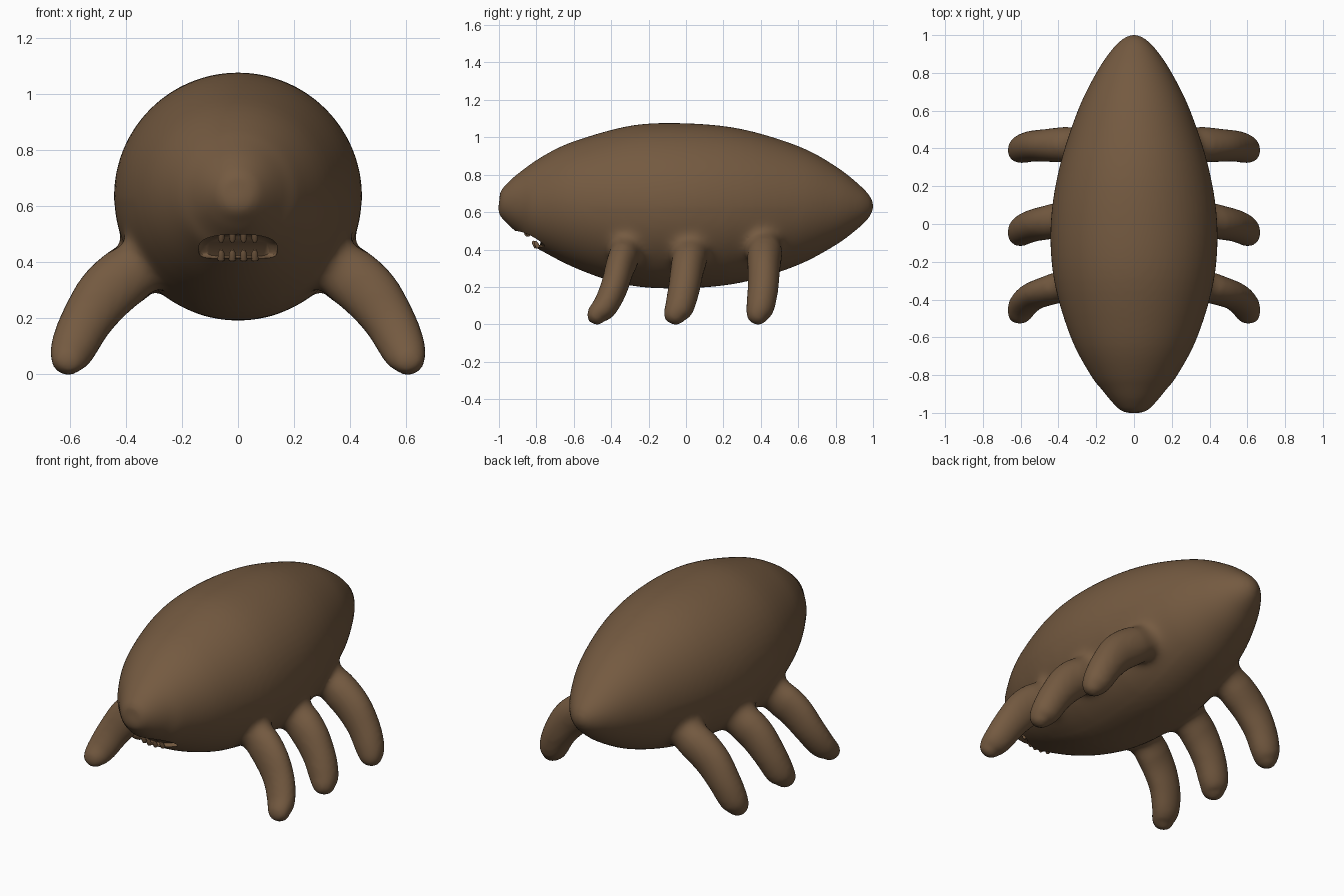
import bpy, bmesh, math
from mathutils import Vector

if "Cube" in bpy.data.objects:
    bpy.data.objects.remove(bpy.data.objects["Cube"])

brown = bpy.data.materials.new("warm brown")
brown.diffuse_color = (0.175, 0.102, 0.052, 1)
brown.use_nodes = True
brown.node_tree.nodes["Principled BSDF"].inputs["Base Color"].default_value = brown.diffuse_color


def loft(bm, rings, ref, n=32):
    """Closed tube through rings of (centre, radius along ref, radius across)."""
    loops = []
    for i, (c, ra, rb) in enumerate(rings):
        t = (Vector(rings[min(i + 1, len(rings) - 1)][0])
             - Vector(rings[max(i - 1, 0)][0])).normalized()
        a = (ref - t * ref.dot(t)).normalized()
        b = t.cross(a)
        loops.append([bm.verts.new(Vector(c) + a * ra * math.cos(k * math.tau / n)
                                   + b * rb * math.sin(k * math.tau / n))
                      for k in range(n)])
    skin(bm, loops)


def skin(bm, loops):
    """Bridge vertex loops and cap both ends."""
    n = len(loops[0])
    for p, q in zip(loops, loops[1:]):
        for k in range(n):
            bm.faces.new((p[k], p[(k + 1) % n], q[(k + 1) % n], q[k]))
    bm.faces.new(loops[0][::-1])
    bm.faces.new(loops[-1])


def spline(pts, steps=6):
    """Catmull-Rom interpolation of equal-length tuples."""
    out = []
    for i in range(len(pts) - 1):
        p = [pts[max(0, min(len(pts) - 1, i + j))] for j in (-1, 0, 1, 2)]
        for s in range(steps):
            t = s / steps
            out.append(tuple(0.5 * (2 * b + (c - a) * t + (2 * a - 5 * b + 4 * c - d) * t * t
                                    + (3 * b - a - 3 * c + d) * t ** 3)
                             for a, b, c, d in zip(*p)))
    return out + [pts[-1]]


def make_object(name, bm):
    bmesh.ops.recalc_face_normals(bm, faces=bm.faces)
    me = bpy.data.meshes.new(name)
    bm.to_mesh(me)
    bm.free()
    me.materials.append(brown)
    ob = bpy.data.objects.new(name, me)
    bpy.context.collection.objects.link(ob)
    return ob


def apply_all(ob):
    bpy.context.view_layer.objects.active = ob
    ob.select_set(True)
    for m in list(ob.modifiers):
        bpy.ops.object.modifier_apply(modifier=m.name)


# Body: spindle along y, as (y, centre z, half width, half height)
bm = bmesh.new()
profile = spline([(-1.003, .63, .015, .015), (-.99, .63, .065, .065), (-.95, .635, .11, .115),
                  (-.88, .64, .168, .175), (-.8, .641, .23, .235), (-.6, .643, .335, .337),
                  (-.3, .636, .423, .427), (0, .634, .441, .441), (.3, .634, .395, .41),
                  (.6, .635, .298, .318), (.8, .633, .2, .211), (.92, .632, .12, .12),
                  (.98, .632, .06, .06), (1.003, .632, .012, .012)], 5)
loft(bm, [((0, y, z), w, h) for y, z, w, h in profile], Vector((1, 0, 0)), 64)

# Legs: curved tapering limbs, as (y at hip, knee, foot), thickness
legs = (((-.325, -.385, -.475), .86), ((.025, -.01, -.055), 1.0), ((.42, .412, .385), .97))
for (y0, y1, y2), k in legs:
    for side in (-1, 1):
        path = [(.22, y0, .46, .09, .09), (.35, y0, .385, .098, .105),
                (.46, (y0 + y1) / 2, .30, .09, .106), (.538, y1, .195, .085, .093),
                (.585, (y1 + y2) / 2, .1, .079, .083), (.605, y2, .05, .066, .068),
                (.613, y2, .017, .046, .046), (.616, y2, -.001, .02, .02)]
        loft(bm, [((side * x, y, z), a * k, b) for x, y, z, a, b in spline(path, 4)],
             Vector((0, 1, 0)))
body = make_object("body_with_legs", bm)

# Merge the limbs into the body, then relax only the joints into soft fillets
rm = body.modifiers.new("merge", 'REMESH')
rm.mode, rm.voxel_size = 'VOXEL', 0.014
sm = body.modifiers.new("soften", 'SMOOTH')
sm.factor, sm.iterations = 0.5, 8
apply_all(body)
group = body.vertex_groups.new(name="joints")
for v in body.data.vertices:
    x, y, z = v.co
    gap = min(abs(y - leg[0][0]) for leg in legs)
    if abs(x) > .15 and z < .62 and gap < .2:
        w = min(profile, key=lambda p: abs(p[0] - y))[2]
        off = math.hypot(x, z - .635) - w
        weight = min(1, max(0, 1.25 - abs(off - .01) / .075))
        group.add([v.index], weight * min(1, (.2 - gap) / .06), 'REPLACE')
sm = body.modifiers.new("fillet", 'SMOOTH')
sm.factor, sm.iterations, sm.vertex_group = 0.5, 45, "joints"
apply_all(body)
low = min(v.co.z for v in body.data.vertices)
for v in body.data.vertices:
    v.co.z -= low * max(0, 1 - v.co.z / .2)

# Mouth cutter: shallow rounded slot sagging at its corners, back wall follows the face
bm = bmesh.new()
N, slot = 48, []
for k in range(N):
    c, s = math.cos(k * math.tau / N), math.sin(k * math.tau / N)
    x = .14 * math.copysign(abs(c) ** .6, c)
    slot.append((x, .458 + .042 * math.copysign(abs(s) ** .6, s) - .012 * (x / .14) ** 2))
rows = []
for y, f in ((-1.1, 1), (-.825, 1), (-.81, .93), (-.805, .8)):
    rows.append([])
    for x, z in slot:
        bend = 0 if y < -1 else 3 * x * x - .6 * (z - .455)
        rows[-1].append(bm.verts.new((x * f, y + bend, .455 + (z - .455) * f)))
skin(bm, rows)
cutter = make_object("mouth_cutter", bm)
cutter.hide_render = True
bo = body.modifiers.new("mouth", 'BOOLEAN')
bo.object, bo.operation, bo.solver = cutter, 'DIFFERENCE', 'EXACT'
apply_all(body)
bpy.data.objects.remove(cutter)

# Teeth: short pegs set against the back of the mouth
bm = bmesh.new()
for x in (-.06, -.02, .02, .06):
    d = 3 * x * x
    for (ya, za), (yb, zb) in (((-.86, .507), (-.85, .47)), ((-.80, .41), (-.82, .445))):
        loft(bm, [((x, ya + d, za), .013, .012),
                  ((x, ya * .3 + yb * .7 + d, za * .3 + zb * .7), .011, .011),
                  ((x, yb + d, zb), .005, .005)], Vector((1, 0, 0)), 12)
teeth = make_object("teeth", bm)

for ob in (body, teeth):
    bpy.ops.object.select_all(action='DESELECT')
    ob.select_set(True)
    bpy.context.view_layer.objects.active = ob
    bpy.ops.object.shade_smooth_by_angle(angle=math.radians(40))
